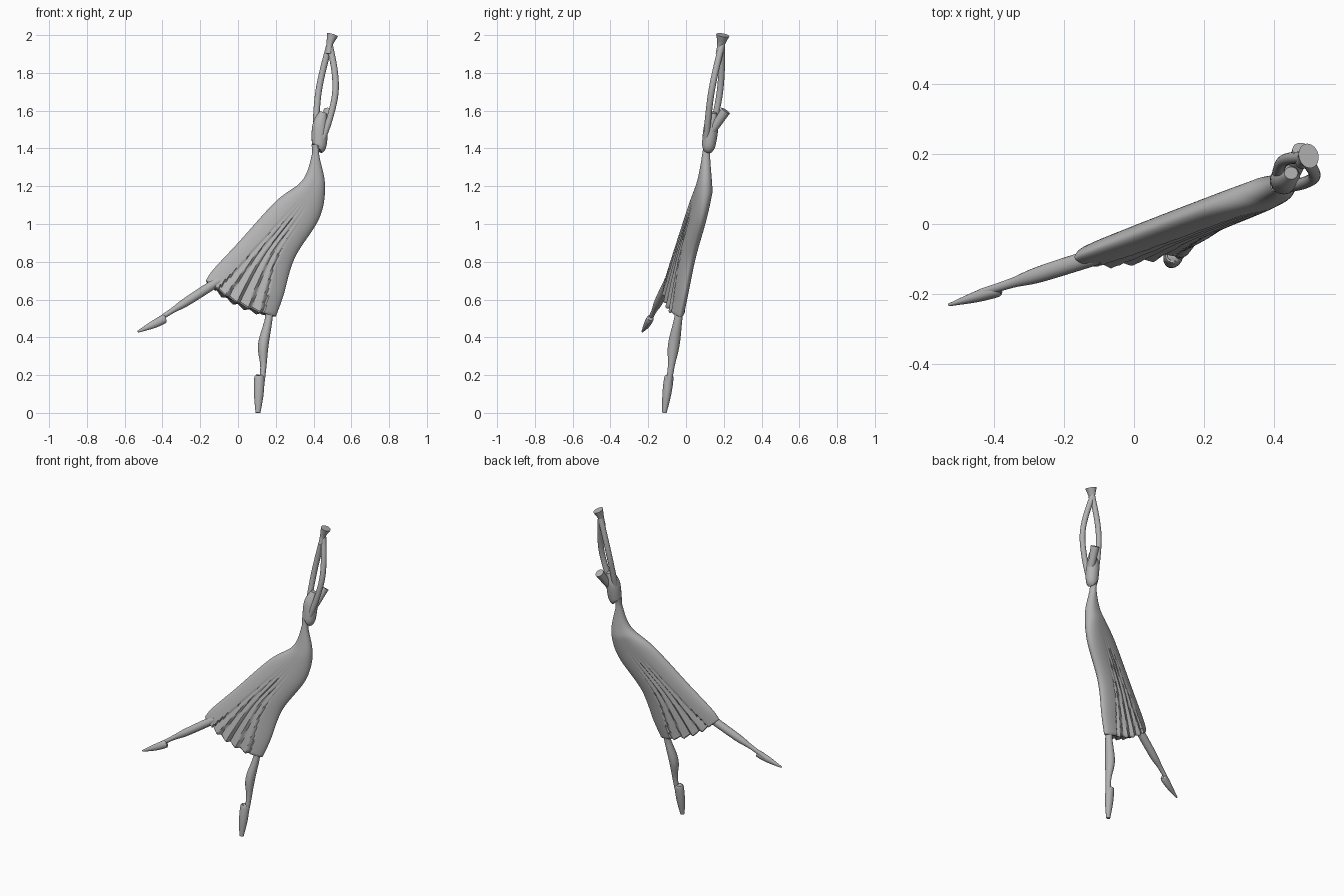
import bpy, bmesh, math
from mathutils import Vector

old_cube = bpy.data.objects.get("Cube")
if old_cube:
    bpy.data.objects.remove(old_cube, do_unlink=True)

color = (0.45, 0.45, 0.45, 1)
grey = bpy.data.materials.new("plain_grey")
grey.use_nodes = True
grey.diffuse_color = color
grey.node_tree.nodes["Principled BSDF"].inputs["Base Color"].default_value = color

# The whole figure lies close to one tilted plane
NORMAL = Vector((-0.24, 1, -0.12)).normalized()


def plane_point(x, z, offset=0):
    """Point on the figure's plane, moved in depth by the offset."""
    return Vector((x, 0.24 * x + 0.12 * z - 0.14 + offset, z))


def smooth_path(keys, steps):
    """Catmull-Rom resampling of a list of equal-length tuples."""
    path = []
    last = len(keys) - 1
    for i in range(last):
        before, start = keys[max(i - 1, 0)], keys[i]
        end, after = keys[i + 1], keys[min(i + 2, last)]
        for step in range(steps):
            t = step / steps
            path.append(tuple(
                b + t / 2 * (c - a + t * (2 * a - 5 * b + 4 * c - d + t * (3 * (b - c) + d - a)))
                for a, b, c, d in zip(before, start, end, after)))
    path.append(keys[last])
    return path


def loft(name, rings):
    """Skin closed rings of points and cap both ends."""
    bm = bmesh.new()
    rows = [[bm.verts.new(point) for point in ring] for ring in rings]
    for low, high in zip(rows, rows[1:]):
        for k in range(len(low)):
            bm.faces.new((low[k - 1], low[k], high[k], high[k - 1]))
    bm.faces.new(rows[0])
    bm.faces.new(rows[-1])
    bmesh.ops.recalc_face_normals(bm, faces=bm.faces)
    mesh = bpy.data.meshes.new(name)
    bm.to_mesh(mesh)
    bm.free()
    mesh.materials.append(grey)
    part = bpy.data.objects.new(name, mesh)
    bpy.context.collection.objects.link(part)
    bpy.ops.object.select_all(action="DESELECT")
    part.select_set(True)
    bpy.context.view_layer.objects.active = part
    bpy.ops.object.shade_smooth_by_angle(angle=math.radians(40))


def tube(name, keys, flatness=1, sides=18):
    """Oval tube through keys of centre point and radius."""
    path = smooth_path([(*centre, radius) for centre, radius in keys], steps=6)
    centres = [Vector(key[:3]) for key in path]
    rings = []
    for i, centre in enumerate(centres):
        tangent = centres[min(i + 1, len(path) - 1)] - centres[max(i - 1, 0)]
        across = tangent.cross(NORMAL).normalized() * path[i][3]
        depth = across.cross(tangent.normalized()) * flatness
        angles = [math.tau * k / sides for k in range(sides)]
        rings.append([centre + across * math.cos(a) + depth * math.sin(a) for a in angles])
    loft(name, rings)


def limb(name, keys, flatness=1, offset=0):
    """Tube in the figure's plane through keys of x, z and radius."""
    tube(name, [(plane_point(x, z, offset), radius) for x, z, radius in keys], flatness)


# Body and skirt: the left and right outline points (x, z) from waist to hem
outline = [
    (0.39, 1.42, 0.43, 1.42),
    (0.39, 1.36, 0.43, 1.36),
    (0.34, 1.23, 0.46, 1.2),
    (0.2, 1.12, 0.43, 1.03),
    (0, 0.9, 0.3, 0.82),
    (-0.13, 0.76, 0.24, 0.62),
    (-0.17, 0.7, 0.2, 0.51),
]
PLEATS, HALF, FULL_DEPTH = 4, 70, 0.043
rows = smooth_path(outline, steps=8)
rings = []
for i, (left_x, left_z, right_x, right_z) in enumerate(rows):
    left, right = plane_point(left_x, left_z), plane_point(right_x, right_z)
    thickness = min(FULL_DEPTH, 0.013 + (right - left).length / 5)
    shift = Vector((0, thickness - FULL_DEPTH, 0)) * 0.7
    if i == len(rows) - 1:
        thickness *= 0.8
    # Pleats start below the hip and fan out towards the hem
    grow = min(max(2 * i / (len(rows) - 1) - 0.9, 0), 1)
    span = 0.25 + 0.4 * grow
    ring = []
    for k in range(2 * HALF):
        s = -math.cos(math.pi * k / HALF)
        height = thickness * math.sqrt(1 - abs(s) ** 2.6)
        drop = 0.035 * grow * (1 - s * s)
        pleat = (s / span + 1) / 2 * PLEATS
        if 0 < pleat < PLEATS:
            # Each pleat rises gently, then falls sharply into a groove
            f = pleat % 1
            tooth = min(f / 0.7, (1 - f) / 0.3)
            height += grow * 0.02 * (tooth - 0.7)
            drop += grow * 0.012 * (tooth - 0.5)
        side = 1 if k < HALF else -1
        point = left.lerp(right, (s + 1) / 2) + shift + NORMAL * height * side
        ring.append(point - Vector((0.4, 0.2, 0.9)) * drop)
    rings.append(ring)
loft("body_and_skirt", rings)

# Chest with a stepped underside
limb("chest", [(0.42, 1.4, 0.03), (0.43, 1.42, 0.04), (0.435, 1.52, 0.042), (0.45, 1.59, 0.02)],
     flatness=0.9, offset=-0.013)

# Head tilted back, flat at its end
tube("head", [(Vector((0.45, 0.13, 1.48)), 0.02), (Vector((0.48, 0.21, 1.6)), 0.027)])

# Arms mirrored about their midline: x, z and half the gap between them
arm_line = [(0.43, 1.45, 0.02), (0.45, 1.56, 0.04), (0.47, 1.69, 0.05),
            (0.48, 1.81, 0.035), (0.485, 1.95, 0)]
for name, side in (("rear_arm", 1), ("front_arm", -1)):
    apart = Vector((-0.9, 0.45, 0)) * side
    tube(name, [(plane_point(x, z, -0.02) + apart * gap, 0.017) for x, z, gap in arm_line])

# Joined hands flaring to a flat end
limb("hands", [(0.48, 1.9, 0.018), (0.485, 1.95, 0.017), (0.5, 2, 0.03)],
     flatness=1.2, offset=-0.025)

# Standing leg and its pointed shoe
limb("standing_leg", [(0.17, 0.6, 0.02), (0.163, 0.5, 0.02), (0.134, 0.36, 0.028),
                      (0.134, 0.24, 0.016), (0.12, 0.1, 0.014)], flatness=1.1)
limb("standing_shoe", [(0.113, 0.197, 0.015), (0.113, 0.187, 0.027), (0.11, 0.1, 0.026),
                       (0.106, 0, 0.013)], flatness=0.9)

# Raised leg stretched behind, with its pointed shoe
limb("raised_leg", [(-0.1, 0.7, 0.025), (-0.27, 0.59, 0.023), (-0.35, 0.54, 0.014),
                    (-0.44, 0.48, 0.012)], offset=-0.01)
limb("raised_shoe", [(-0.384, 0.5, 0.012), (-0.393, 0.496, 0.023), (-0.45, 0.467, 0.02),
                     (-0.53, 0.43, 0.005)], flatness=0.8, offset=-0.016)
